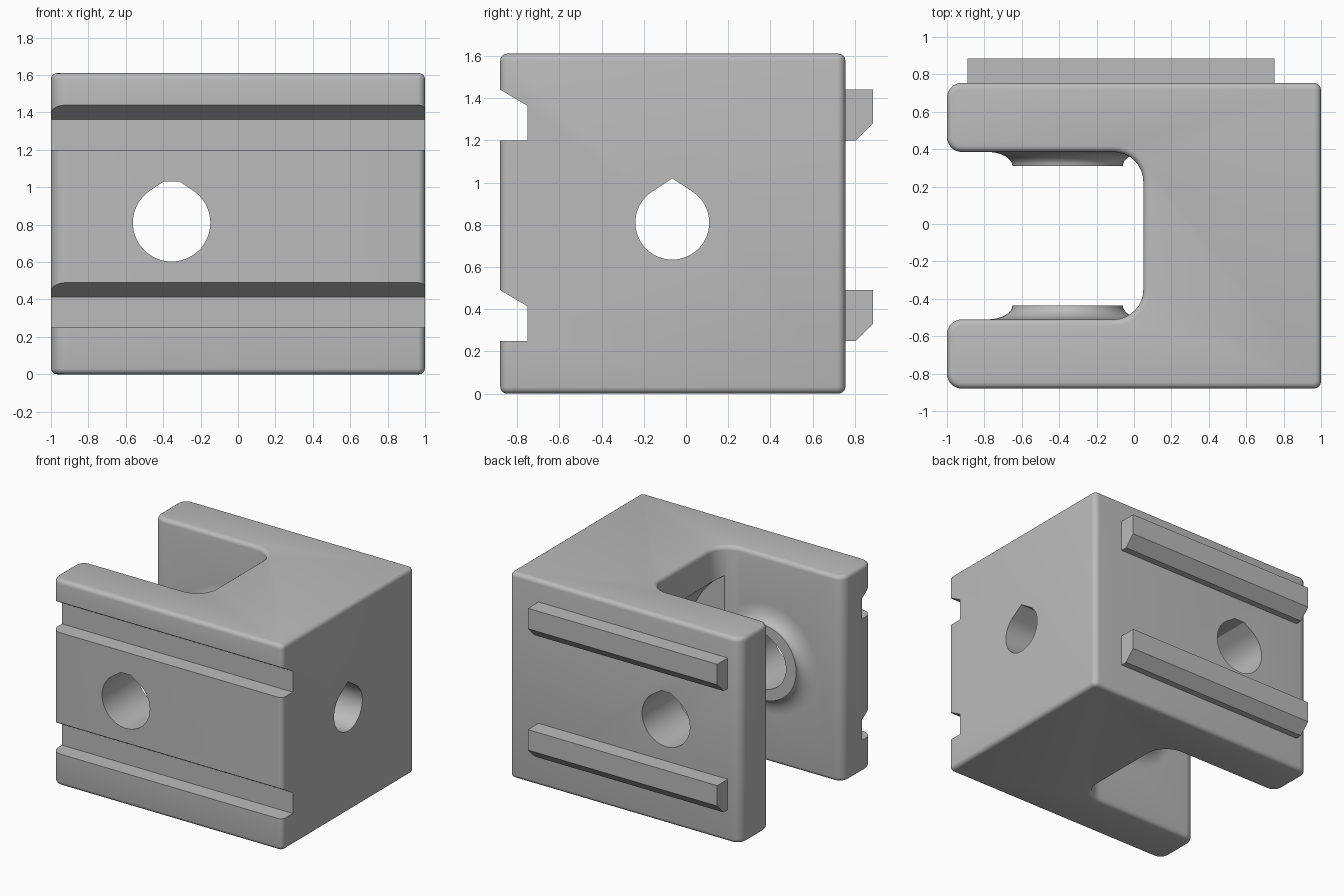
import bpy, bmesh, math
from mathutils import Vector

if "Cube" in bpy.data.objects:
    bpy.data.objects.remove(bpy.data.objects["Cube"])

grey = bpy.data.materials.new("plain_grey")
grey.use_nodes = True
grey.diffuse_color = (0.5, 0.5, 0.5, 1)
grey.node_tree.nodes["Principled BSDF"].inputs["Base Color"].default_value = (0.5, 0.5, 0.5, 1)

HEIGHT = 1.61
BACK, FRONT = 0.755, -0.88
HOLE_X, HOLE_Y, HOLE_Z = -0.355, -0.065, 0.81


def make_object(name, bm):
    bmesh.ops.recalc_face_normals(bm, faces=bm.faces[:])
    mesh = bpy.data.meshes.new(name)
    bm.to_mesh(mesh)
    bm.free()
    mesh.materials.append(grey)
    obj = bpy.data.objects.new(name, mesh)
    bpy.context.collection.objects.link(obj)
    return obj


def prism(name, profile, axis, start, end, rim=0):
    """Extrude a 2D outline along an axis, optionally rounding both end rims."""
    place = {"x": lambda a, b: (start, a, b),
             "y": lambda a, b: (a, start, b),
             "z": lambda a, b: (a, b, start)}[axis]
    shift = Vector([end - start if axis == k else 0 for k in "xyz"])
    bm = bmesh.new()
    cap = bm.faces.new([bm.verts.new(place(a, b)) for a, b in profile])
    new = bmesh.ops.extrude_face_region(bm, geom=[cap], use_keep_orig=True)["geom"]
    bmesh.ops.translate(bm, vec=shift,
                        verts=[v for v in new if isinstance(v, bmesh.types.BMVert)])
    if rim:
        bmesh.ops.recalc_face_normals(bm, faces=bm.faces[:])
        edges = [e for e in bm.edges
                 if abs(e.verts[0].co.z - e.verts[1].co.z) < 1e-5]
        bmesh.ops.bevel(bm, geom=edges, offset=rim, segments=4,
                        profile=0.5, affect="EDGES")
    return make_object(name, bm)


def rounded(corners, steps=8):
    """Outline from (x, y, radius) corners at right angles."""
    points = []
    for i, (x, y, r) in enumerate(corners):
        here = Vector((x, y))
        before = (Vector(corners[i - 1][:2]) - here).normalized() * r
        after = (Vector(corners[(i + 1) % len(corners)][:2]) - here).normalized() * r
        centre = here + before + after
        for s in range(steps + 1):
            t = math.pi / 2 * s / steps
            points.append(centre - after * math.cos(t) - before * math.sin(t))
    return points


def teardrop(cx, cz, r, top, lean=math.radians(33.6), steps=48):
    """Circle with tangent lines rising to a flat or pointed top."""
    points = []
    for s in range(steps + 1):
        a = math.pi / 2 + lean + (2 * math.pi - 2 * lean) * s / steps
        points.append((cx + r * math.cos(a), cz + r * math.sin(a)))
    half = max(0, (r / math.cos(lean) - top) / math.tan(lean))
    if half < 0.01:
        return points + [(cx, cz + top)]
    return points + [(cx + half, cz + top), (cx - half, cz + top)]


def boss(name, wall, direction):
    """Round pad with a concave flare down to the arm's inner wall."""
    inner, outer, rise = 0.295, 0.43, 0.075
    outline = [(0, rise), (inner, rise)]
    for s in range(1, 11):
        t = math.pi / 2 * s / 10
        outline.append((outer - (outer - inner) * math.cos(t), rise * (1 - math.sin(t))))
    outline += [(outer, -0.1), (0, -0.1)]
    bm = bmesh.new()
    verts = [bm.verts.new((HOLE_X + r, wall + direction * h, HOLE_Z)) for r, h in outline]
    edges = [bm.edges.new(pair) for pair in zip(verts, verts[1:])]
    bmesh.ops.spin(bm, geom=verts + edges, cent=(HOLE_X, 0, HOLE_Z), axis=(0, 1, 0),
                   angle=2 * math.pi, steps=64)
    bmesh.ops.remove_doubles(bm, verts=bm.verts[:], dist=1e-4)
    return make_object(name, bm)


def combine(target, tool, operation):
    mod = target.modifiers.new(tool.name, "BOOLEAN")
    mod.operation, mod.solver, mod.object = operation, "EXACT", tool
    graph = bpy.context.evaluated_depsgraph_get()
    mesh = bpy.data.meshes.new_from_object(target.evaluated_get(graph))
    target.modifiers.clear()
    target.data = mesh
    bpy.data.objects.remove(tool)


# U-shaped body with a rounded slot open to the right
body = prism("body", rounded([
    (1, FRONT, 0.04), (1, BACK, 0.04), (-1, BACK, 0.08), (-1, 0.385, 0.08),
    (0.05, 0.385, 0.16), (0.05, -0.51, 0.16), (-1, -0.51, 0.08), (-1, FRONT, 0.08),
]), "z", 0, HEIGHT, rim=0.032)

# Wheel clearance hollowed into the end wall of the slot
disc = [(HOLE_X + 0.67 * math.cos(a), HOLE_Z + 0.67 * math.sin(a))
        for a in (2 * math.pi * i / 96 for i in range(96))]
combine(body, prism("wheel_clearance", disc, "y", -0.47, 0.35), "DIFFERENCE")

# Bearing pads on the inner walls of both arms
combine(body, boss("front_pad", -0.51, 1), "UNION")
combine(body, boss("back_pad", 0.385, -1), "UNION")

# Axle hole through both arms and cable hole through the end wall
combine(body, prism("axle_hole", teardrop(HOLE_X, HOLE_Z, 0.207, 0.22),
                    "y", -1.2, 1.2), "DIFFERENCE")
combine(body, prism("end_hole", teardrop(HOLE_Y, HOLE_Z, 0.175, 0.21),
                    "x", -0.02, 1.2), "DIFFERENCE")

# Matching front grooves and back rails
for label, z in (("lower", 0.25), ("upper", 1.2)):
    groove = [(-0.75, z), (-0.75, z + 0.163), (FRONT, z + 0.24),
              (-1, z + 0.31), (-1, z)]
    combine(body, prism(label + "_groove", groove, "x", -1.2, 1.2), "DIFFERENCE")
    rail = [(BACK - 0.02, z), (0.805, z), (0.885, z + 0.08),
            (0.885, z + 0.24), (BACK - 0.02, z + 0.24)]
    prism(label + "_rail", rail, "x", -0.89, 0.75)

# Smooth the rounded areas and keep the machined edges crisp
bpy.ops.object.select_all(action="DESELECT")
body.select_set(True)
bpy.context.view_layer.objects.active = body
bpy.ops.object.shade_smooth_by_angle(angle=math.radians(32))
